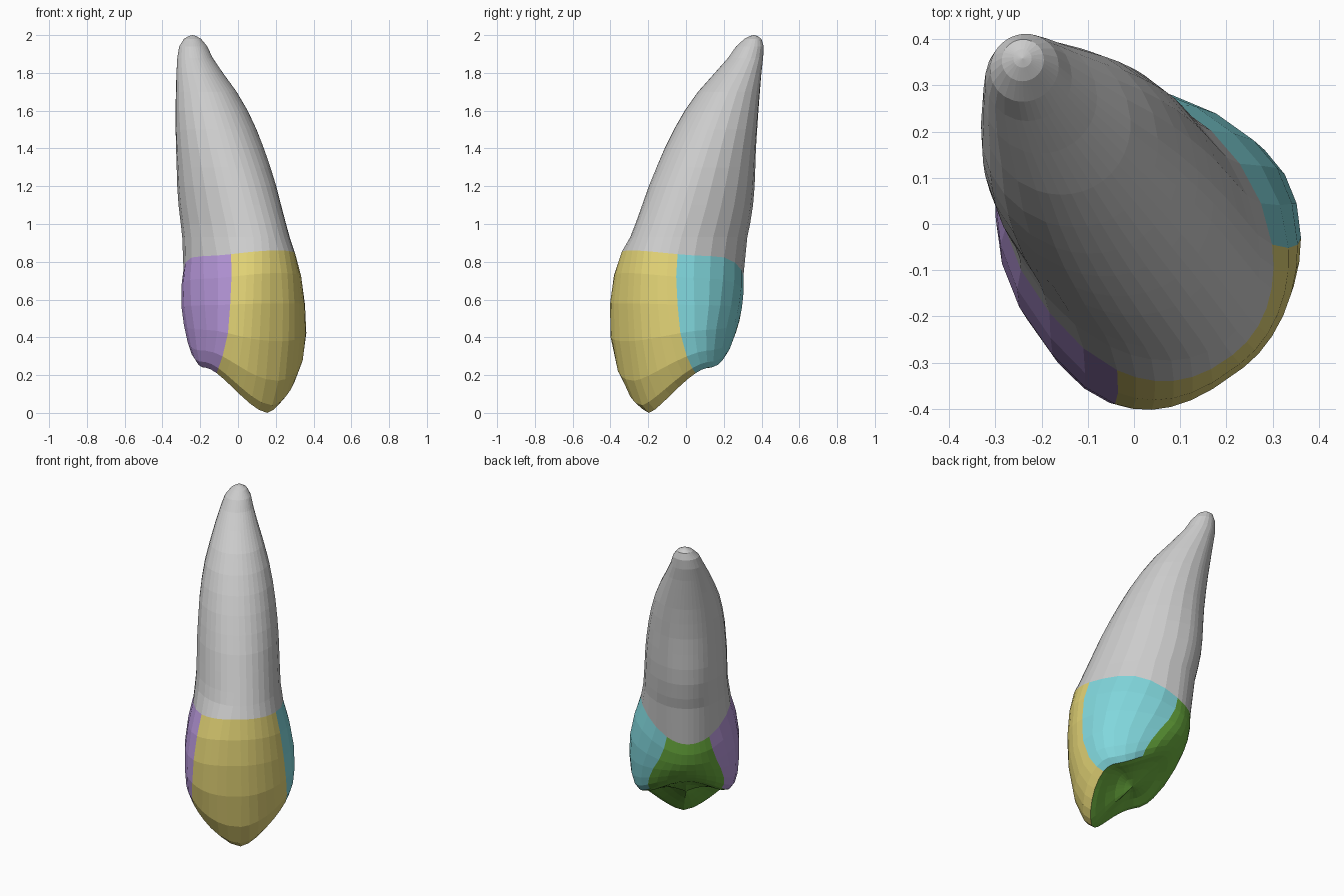
import bpy, bmesh
from math import sin, cos, radians, copysign
from mathutils import Vector

if "Cube" in bpy.data.objects:
    bpy.data.objects.remove(bpy.data.objects["Cube"])

# Horizontal axes of the tooth: S points to the lip side, T to the right-hand neighbour
S, T = Vector((0.6, -0.8, 0)), Vector((0.8, 0.6, 0))
HALF = 16                      # columns per half: 6 lip face, 6 side face, 4 tongue face
N = HALF * 2


def angle(i, lip_edge, tongue_edge):
    """Angle of column i, spaced so that region borders fall on columns."""
    k = i if i <= HALF else i - N
    a = abs(k)
    if a <= 6:
        d = lip_edge * a / 6
    elif a <= 12:
        d = lip_edge + (tongue_edge - lip_edge) * (a - 6) / 6
    else:
        d = tongue_edge + (180 - tongue_edge) * (a - 12) / 4
    return radians(copysign(d, k))


def ring(z, front, back, b, t0=0.0, mid=0.5, n=(2.0, 2.0), edges=(54, 150), q=2, skew=0.0):
    """Closed cross-section; z = heights at lip, sides and tongue side.
    skew makes the left half squarer and the right half more pointed."""
    pts = []
    s0 = back + (front - back) * mid
    for i in range(N):
        th = angle(i, *edges)
        c, s = cos(th), sin(th)
        lip = c > 0
        e = 2 / (n[0] * (1 - copysign(skew, s)) if lip else n[1] * (1 - copysign(skew / 3, s)))
        ps = s0 + ((front - s0) if lip else (back - s0)) * abs(c) ** e
        pt = t0 + b * copysign(abs(s) ** e, s)
        w = 1 - abs(s) ** (q if lip else 2)
        h = z[1] + ((z[0] if lip else z[2]) - z[1]) * w
        pts.append(S * ps + T * pt + Vector((0, 0, h)))
    return pts


def build(name, rows, cols, color=None, tip=None):
    """Skin the chosen columns of a stack of rings into one object."""
    bm = bmesh.new()
    cache = {}

    def v(r, c):
        key = (r, c % N)
        if key not in cache:
            cache[key] = bm.verts.new(rows[r][c % N])
        return cache[key]

    for c in cols:
        for r in range(len(rows) - 1):
            bm.faces.new((v(r, c), v(r, c + 1), v(r + 1, c + 1), v(r + 1, c)))
    if tip:
        top = bm.verts.new(tip)
        for c in cols:
            bm.faces.new((v(len(rows) - 1, c), v(len(rows) - 1, c + 1), top))
    me = bpy.data.meshes.new(name)
    bm.to_mesh(me)
    bm.free()
    ob = bpy.data.objects.new(name, me)
    bpy.context.collection.objects.link(ob)
    if color:
        m = bpy.data.materials.new(name)
        m.diffuse_color = (*color, 1)
        m.use_nodes = True
        m.node_tree.nodes["Principled BSDF"].inputs["Base Color"].default_value = m.diffuse_color
        me.materials.append(m)
    return ob


# Neck line shared by crown and root
neck = ring((0.86, 0.83, 0.69), 0.355, -0.33, 0.262, .0, n=(2.2, 2.0), edges=(54, 152), skew=.08)

# Root: leaning, tapering cone (z, centre s, centre t, half depth, half width)
root_rows = [neck]
for z, s, t, a, b in ((.93, -.018, .0, .34, .248), (1.0, -.043, .002, .333, .243),
                      (1.1, -.075, .002, .32, .24), (1.2, -.102, .002, .302, .237),
                      (1.3, -.13, .002, .278, .23), (1.4, -.16, .001, .253, .221),
                      (1.5, -.195, .001, .228, .207), (1.6, -.235, .001, .2, .187),
                      (1.7, -.283, .002, .168, .157), (1.8, -.343, .003, .124, .123),
                      (1.88, -.39, .007, .092, .095), (1.94, -.413, .013, .072, .076),
                      (1.98, -.428, .02, .045, .046), (1.995, -.432, .022, .02, .02)):
    root_rows.append(ring((z, z, z), s + a, s - a, b, t))
build("root", root_rows, range(N), tip=S * -.432 + T * .022 + Vector((0, 0, 2.0)))

# Crown rings from the biting rim (first) up to the neck (last)
rim_edges = (67, 126)
rim = ring((0.0, .24, .42), .25, -.23, .265, .006, .58, (2.0, 1.75), rim_edges, 1.6, .05)
crown_rows = [
    rim,
    ring((.04, .27, .445), .295, -.255, .292, .006, .59, (2.1, 1.8), (65, 129), 1.6, .1),
    ring((.17, .33, .47), .348, -.275, .31, .006, .58, (2.2, 1.85), (62, 134), 1.7, .15),
    ring((.38, .44, .505), .382, -.297, .32, .007, .57, (2.3, 1.9), (57, 141), 2, .2),
    ring((.58, .57, .55), .391, -.315, .317, .005, .54, (2.3, 1.9), (54, 147), 2, .2),
    ring((.74, .71, .62), .38, -.328, .295, .002, .52, (2.3, 1.95), (53, 151), 2, .15),
    neck,
]

# Hollow of the tongue face: shrinking rings pushed inward, with a faint centre ridge
pit = S * 0.01 + Vector((0, 0, .21))
hollow = []
for k, d in ((.88, .0), (.66, .025), (.42, .04), (.2, .035)):
    row = []
    for i, p in enumerate(rim):
        side = abs(sin(angle(i, *rim_edges)))
        row.append(pit.lerp(p, k) + Vector((0, 0, d * (.5 + .5 * side))))
    hollow.append(row)

green = (.15, .43, .05)
build("lip_face", crown_rows, range(-6, 6), (.76, .65, .18))
build("right_side_face", crown_rows, range(6, 12), (.22, .68, .72))
build("left_side_face", crown_rows, range(-12, -6), (.47, .31, .70))
build("tongue_face", crown_rows, range(12, 20), green)
cavity = build("tongue_hollow", [rim] + hollow, range(N), green,
               tip=pit + Vector((0, 0, .022)))
cavity.data.flip_normals()     # this surface faces down and backwards
